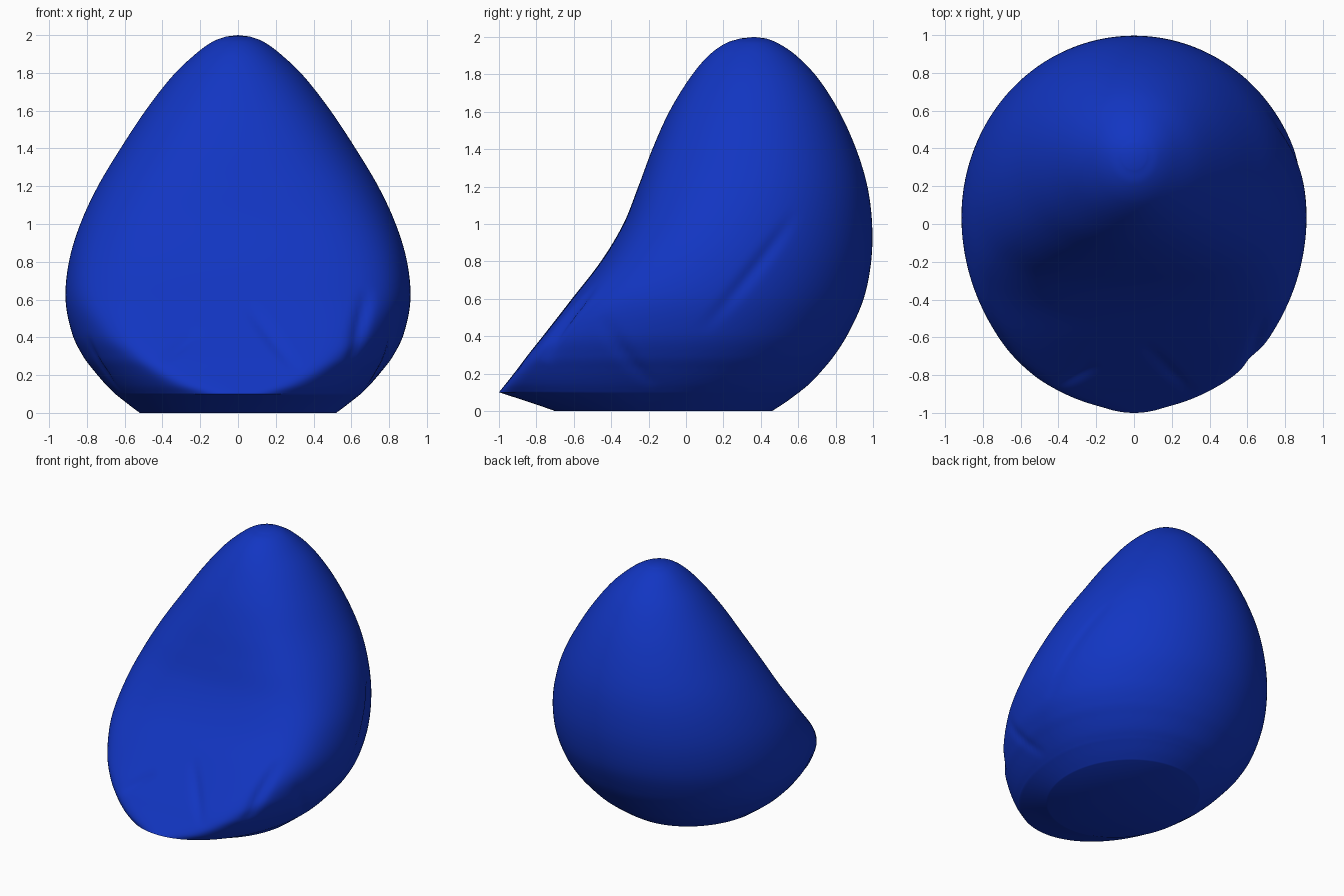
import bpy, bmesh, math
from mathutils import Vector

if "Cube" in bpy.data.objects:
    bpy.data.objects.remove(bpy.data.objects["Cube"])

# Horizontal sections of a round bag whose front is cut by the seat:
# z, seat y, uncut front y, back y, half width, widest y, edge sharpness
LOWER = [
    (0.00, -0.70, -0.70, 0.46, 0.52, -0.12, 30),
    (0.045, -0.83, -0.83, 0.53, 0.58, -0.10, 30),
    (0.10, -1.00, -1.00, 0.605, 0.65, -0.08, 30),
]
UPPER = [
    LOWER[-1],
    (0.15, -0.96, -1.035, 0.665, 0.70, -0.06, 30),
    (0.22, -0.905, -1.06, 0.73, 0.76, -0.04, 28),
    (0.30, -0.845, -1.07, 0.795, 0.82, -0.02, 22),
    (0.42, -0.75, -1.05, 0.87, 0.878, 0.0, 14),
    (0.60, -0.61, -0.95, 0.95, 0.913, 0.03, 8),
    (0.80, -0.455, -0.75, 0.99, 0.895, 0.10, 6),
    (1.00, -0.335, -0.53, 0.995, 0.835, 0.18, 6),
    (1.20, -0.255, -0.39, 0.97, 0.742, 0.26, 6),
    (1.40, -0.18, -0.26, 0.91, 0.622, 0.32, 6),
    (1.60, -0.09, -0.13, 0.82, 0.49, 0.35, 6),
    (1.78, 0.02, 0.01, 0.705, 0.35, 0.365, 6),
    (1.90, 0.12, 0.12, 0.59, 0.225, 0.365, 6),
    (1.965, 0.21, 0.21, 0.495, 0.135, 0.365, 6),
    (1.992, 0.29, 0.29, 0.43, 0.065, 0.365, 6),
]
SIDES, STEPS = 216, 8

# Fabric creases: start, end, depth
CREASES = [
    ((0.90, 0.08, 0.42), (0.76, 0.62, 1.08), 0.015),
    ((0.58, -0.76, 0.26), (0.70, -0.50, 0.68), 0.025),
    ((0.80, -0.45, 0.52), (0.70, -0.18, 0.12), 0.012),
    ((-0.82, -0.45, 0.40), (-0.62, -0.40, 0.12), 0.012),
    ((-0.42, -0.86, 0.25), (-0.20, -0.72, 0.42), 0.012),
    ((0.32, -0.90, 0.20), (0.04, -0.62, 0.58), 0.012),
]


def smooth_rows(rows):
    """Catmull-Rom interpolation through the section rows."""
    pts = [Vector(r) for r in rows]
    pts = [2 * pts[0] - pts[1]] + pts + [2 * pts[-1] - pts[-2]]
    out = []
    for i in range(1, len(pts) - 2):
        a, b, c, d = pts[i - 1:i + 3]
        for s in range(STEPS):
            t = s / STEPS
            out.append(0.5 * (2 * b + (c - a) * t + (2 * a - 5 * b + 4 * c - d) * t * t
                              + (3 * b - a - 3 * c + d) * t ** 3))
    return out + [pts[-2]]


def section(row):
    z, seat, front, back, half, mid, p = row
    keep = min(1.0, (mid - seat) / (mid - front))
    ring = []
    for k in range(SIDES):
        a = 2 * math.pi * k / SIDES
        c, s = math.cos(a), math.sin(a)
        depth, r = back - mid, 1.0
        if s < 0:
            depth = mid - front
            r = (1 + abs(s) ** p * (keep ** -p - 1)) ** (-1 / p)
        ring.append((half * r * c, mid + r * s * depth, z))
    return ring


# Bean bag body: lofted sections with a flat base and a closed crown
bm = bmesh.new()
rings = [[bm.verts.new(p) for p in section(r)]
         for r in smooth_rows(LOWER)[:-1] + smooth_rows(UPPER)]
for lo, hi in zip(rings, rings[1:]):
    for k in range(SIDES):
        j = (k + 1) % SIDES
        bm.faces.new((lo[k], lo[j], hi[j], hi[k]))
bm.faces.new(rings[0][::-1])
crown = bm.verts.new((0, 0.365, 2.0))
for k in range(SIDES):
    bm.faces.new((rings[-1][k], rings[-1][(k + 1) % SIDES], crown))
bm.normal_update()

# Press the creases into the cloth
for v in [v for ring in rings[2 * STEPS + 1:] for v in ring]:
    push = 0
    for p, q, depth in CREASES:
        p, q = Vector(p), Vector(q)
        axis = q - p
        t = (v.co - p).dot(axis) / axis.length_squared
        if 0 < t < 1:
            off = v.co - (p + axis * t)
            off -= v.normal * off.dot(v.normal) * 0.8
            push += depth * math.sin(math.pi * t) * math.exp(-(off.length / 0.035) ** 2)
    v.co -= v.normal * push

mesh = bpy.data.meshes.new("bean_bag")
bm.to_mesh(mesh)
bm.free()
bag = bpy.data.objects.new("bean_bag", mesh)
bpy.context.collection.objects.link(bag)

# Blue fabric
fabric = bpy.data.materials.new("blue_fabric")
fabric.diffuse_color = (0.006, 0.036, 0.54, 1)
fabric.use_nodes = True
fabric.node_tree.nodes["Principled BSDF"].inputs["Base Color"].default_value = fabric.diffuse_color
mesh.materials.append(fabric)

bpy.context.view_layer.objects.active = bag
bag.select_set(True)
bpy.ops.object.shade_smooth_by_angle(angle=math.radians(40))
